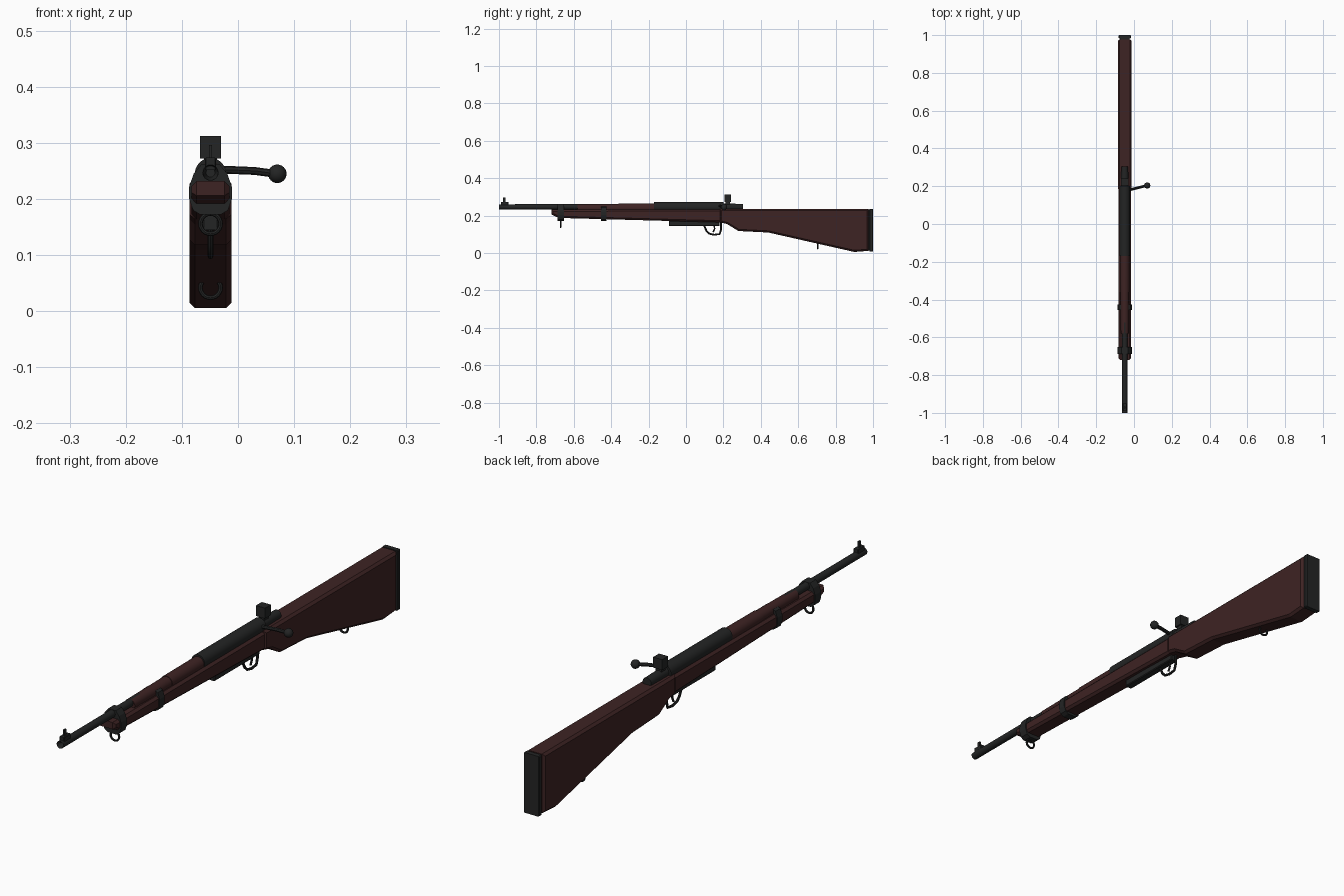
import bpy, bmesh
from math import pi
from mathutils import Vector

if "Cube" in bpy.data.objects:
    bpy.data.objects.remove(bpy.data.objects["Cube"])

CX = -0.049  # centre line of the rifle


def material(name, rgb):
    m = bpy.data.materials.new(name)
    m.use_nodes = True
    m.diffuse_color = (*rgb, 1)
    m.node_tree.nodes["Principled BSDF"].inputs["Base Color"].default_value = (*rgb, 1)
    return m


WOOD = material("dark red wood", (0.048, 0.017, 0.017))
METAL = material("gunmetal", (0.017, 0.018, 0.018))


def finish(ob, name, mat, smooth=False):
    ob.name = name
    ob.data.materials.append(mat)
    if smooth:
        bpy.ops.object.select_all(action='DESELECT')
        ob.select_set(True)
        bpy.context.view_layer.objects.active = ob
        bpy.ops.object.shade_smooth_by_angle()
    return ob


def prism(name, pts, direction, mat, bevel=0.0):
    """Extrude a closed outline and chamfer the rims of its two caps."""
    bm = bmesh.new()
    base = bm.faces.new([bm.verts.new(p) for p in pts])
    res = bmesh.ops.extrude_face_region(bm, geom=[base], use_keep_orig=True)
    new = [g for g in res["geom"] if isinstance(g, bmesh.types.BMVert)]
    bmesh.ops.translate(bm, verts=new, vec=direction)
    bmesh.ops.recalc_face_normals(bm, faces=bm.faces)
    if bevel:
        d = Vector(direction).normalized()
        rim = [e for e in bm.edges
               if abs((e.verts[1].co - e.verts[0].co).normalized().dot(d)) < 0.5]
        bmesh.ops.bevel(bm, geom=rim, offset=bevel, segments=1, affect='EDGES')
    me = bpy.data.meshes.new(name)
    bm.to_mesh(me)
    bm.free()
    ob = bpy.data.objects.new(name, me)
    bpy.context.collection.objects.link(ob)
    return finish(ob, name, mat)


def side_shape(name, yz, half, mat, bevel=0.0):
    return prism(name, [(CX - half, y, z) for y, z in yz], (2 * half, 0, 0), mat, bevel)


def box(name, half, y0, y1, z0, z1, mat, bevel=0.0):
    return side_shape(name, [(y0, z0), (y1, z0), (y1, z1), (y0, z1)], half, mat, bevel)


def tube(name, r0, r1, y0, y1, z, mat, sides=24):
    bpy.ops.mesh.primitive_cone_add(vertices=sides, radius1=r1, radius2=r0, depth=y1 - y0,
                                    location=(CX, (y0 + y1) / 2, z), rotation=(pi / 2, 0, 0))
    return finish(bpy.context.object, name, mat, True)


def rod(name, pts, radius, mat):
    cu = bpy.data.curves.new(name, 'CURVE')
    cu.dimensions = '3D'
    cu.bevel_depth = radius
    cu.bevel_resolution = 2
    cu.use_fill_caps = True
    sp = cu.splines.new('POLY')
    sp.points.add(len(pts) - 1)
    for p, co in zip(sp.points, pts):
        p.co = (*co, 1)
    ob = bpy.data.objects.new(name, cu)
    bpy.context.collection.objects.link(ob)
    bpy.ops.object.select_all(action='DESELECT')
    ob.select_set(True)
    bpy.context.view_layer.objects.active = ob
    bpy.ops.object.convert(target='MESH')
    return finish(bpy.context.object, name, mat, True)


def ring(name, y, z, radius, mat):
    bpy.ops.mesh.primitive_torus_add(major_radius=radius, minor_radius=0.004, major_segments=24,
                                     minor_segments=8, location=(CX, y, z), rotation=(pi / 2, 0, 0))
    return finish(bpy.context.object, name, mat, True)


def band(name, y0, y1, top):
    half = [(0.018, 0.172), (0.031, 0.18), (0.038, 0.2), (0.038, 0.222),
            (0.03, 0.245), (0.016, top)]
    outline = half + [(-x, z) for x, z in reversed(half)]
    return prism(name, [(CX + x, y0, z) for x, z in outline], (0, y1 - y0, 0), METAL)


# Wooden stock
side_shape("buttstock", [(0.18, 0.237), (0.18, 0.165), (0.22, 0.155), (0.28, 0.118), (0.44, 0.11),
                         (0.9, 0.006), (0.977, 0.012), (0.977, 0.237)], 0.037, WOOD, 0.009)
side_shape("forestock", [(-0.72, 0.232), (-0.72, 0.206), (-0.68, 0.188), (0.19, 0.164),
                         (0.19, 0.234)], 0.034, WOOD, 0.009)
tube("front_handguard", 0.021, 0.023, -0.58, -0.36, 0.24, WOOD)
tube("rear_handguard", 0.025, 0.026, -0.36, -0.16, 0.24, WOOD)

# Butt plate with a narrow neck
box("butt_plate_neck", 0.026, 0.97, 0.985, 0.015, 0.232, METAL)
box("butt_plate", 0.033, 0.982, 1.0, 0.008, 0.237, METAL, 0.003)

# Barrel with a bored muzzle
barrel = tube("barrel", 0.014, 0.015, -1.0, -0.1, 0.247, METAL)
bm = bmesh.new()
bm.from_mesh(barrel.data)
muzzle = max((f for f in bm.faces if len(f.verts) > 4), key=lambda f: f.calc_center_median().z)
bmesh.ops.inset_region(bm, faces=[muzzle], thickness=0.006)
bmesh.ops.translate(bm, verts=muzzle.verts, vec=(0, 0, -0.03))
bm.to_mesh(barrel.data)
bm.free()

# Receiver, bolt and sights
tube("receiver", 0.028, 0.028, -0.17, 0.2, 0.245, METAL)
tube("receiver_tang", 0.02, 0.018, 0.2, 0.305, 0.245, METAL)
box("rear_sight_stem", 0.012, 0.21, 0.235, 0.25, 0.28, METAL)
box("rear_sight", 0.019, 0.205, 0.24, 0.272, 0.312, METAL)
box("front_sight_base", 0.01, -0.99, -0.95, 0.252, 0.274, METAL, 0.002)
box("front_sight_post", 0.003, -0.978, -0.966, 0.27, 0.296, METAL)
rod("bolt_handle", [(-0.045, 0.178, 0.25), (-0.018, 0.182, 0.252), (0.03, 0.194, 0.25),
                    (0.066, 0.203, 0.245)], 0.007, METAL)
bpy.ops.mesh.primitive_uv_sphere_add(segments=20, ring_count=12, radius=0.0165,
                                     location=(0.07, 0.204, 0.245))
finish(bpy.context.object, "bolt_knob", METAL, True)

# Bands and sling swivels
band("front_band", -0.688, -0.652, 0.262)
band("middle_band", -0.455, -0.425, 0.252)
ring("front_swivel", -0.67, 0.156, 0.018, METAL)
ring("rear_swivel", 0.705, 0.042, 0.018, METAL)

# Magazine plate, trigger and guard
box("magazine_plate", 0.015, -0.09, 0.18, 0.145, 0.172, METAL, 0.003)
rod("trigger_guard", [(CX, y, z) for y, z in [(0.095, 0.15), (0.11, 0.118), (0.125, 0.104),
    (0.15, 0.098), (0.18, 0.102), (0.187, 0.125), (0.187, 0.165)]], 0.005, METAL)
rod("trigger", [(CX, 0.15, 0.155), (CX, 0.153, 0.13), (CX, 0.145, 0.112)], 0.004, METAL)
